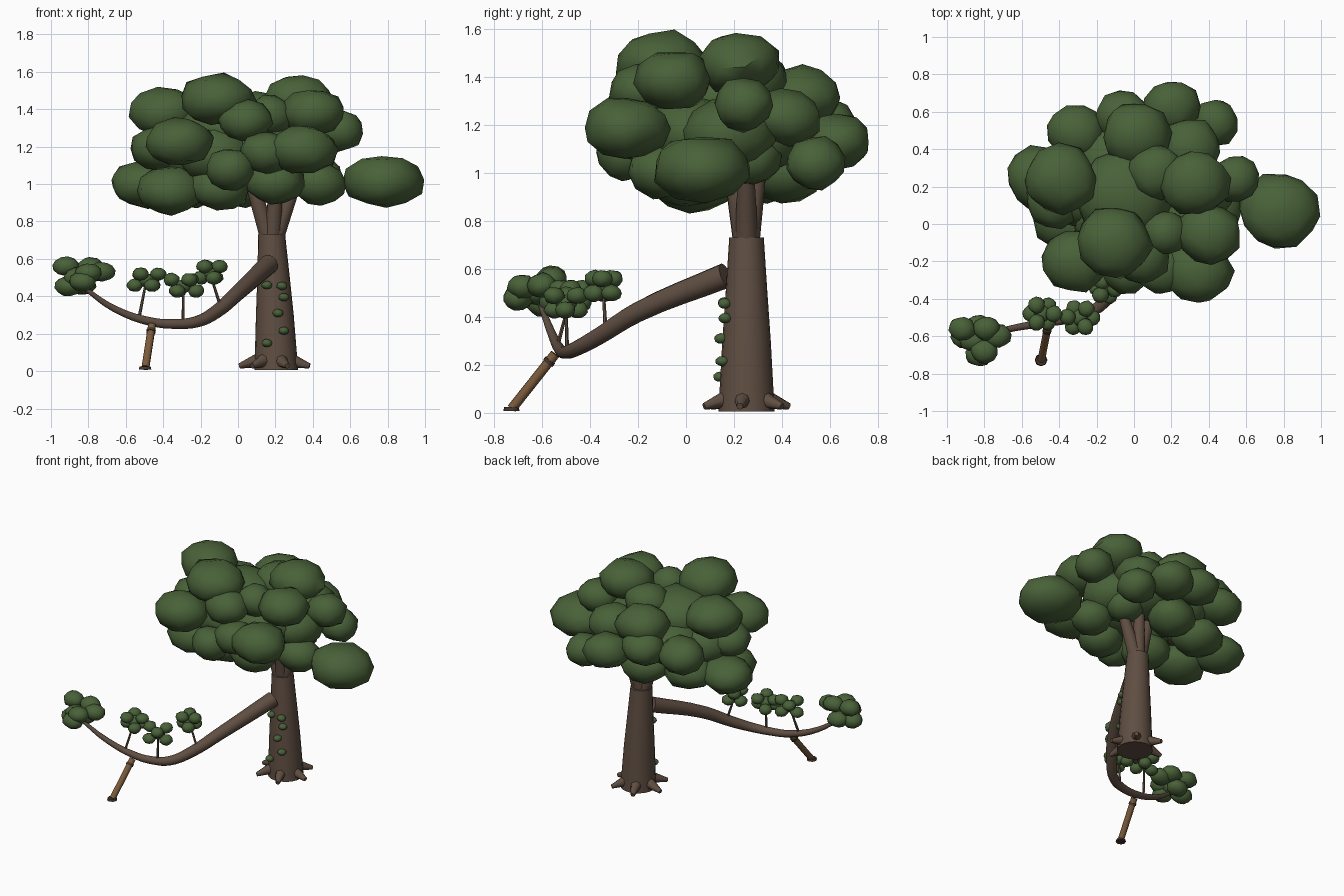
import bpy, bmesh, math, random
from mathutils import Vector, Matrix, Euler

if "Cube" in bpy.data.objects:
    bpy.data.objects.remove(bpy.data.objects["Cube"])

random.seed(4)


def material(name, rgb):
    m = bpy.data.materials.new(name)
    m.diffuse_color = (*rgb, 1)
    m.use_nodes = True
    m.node_tree.nodes["Principled BSDF"].inputs["Base Color"].default_value = m.diffuse_color
    return m


LEAF = material("leaf green", (0.066, 0.120, 0.040))
BARK = material("bark brown", (0.115, 0.076, 0.054))
WOOD = material("prop wood", (0.20, 0.105, 0.045))
DARK = material("dark wood", (0.055, 0.036, 0.025))


def shade(ob):
    bpy.ops.object.select_all(action='DESELECT')
    ob.select_set(True)
    bpy.context.view_layer.objects.active = ob
    if ob.type == 'CURVE':
        bpy.ops.object.convert(target='MESH')
    bpy.ops.object.shade_smooth_by_angle(angle=math.radians(50))


def finish(name, bm, mat):
    bmesh.ops.recalc_face_normals(bm, faces=bm.faces)
    me = bpy.data.meshes.new(name)
    bm.to_mesh(me)
    bm.free()
    me.materials.append(mat)
    ob = bpy.data.objects.new(name, me)
    bpy.context.collection.objects.link(ob)
    shade(ob)


def add_blob(bm, c, r):
    """Faceted, randomly turned and dented ball squashed to radii r."""
    turn = Euler([random.uniform(0, 6.28) for _ in range(3)]).to_matrix().to_4x4()
    size = Matrix.Diagonal((*[k * 1.05 for k in r], 1))
    new = bmesh.ops.create_icosphere(bm, subdivisions=2, radius=1, matrix=turn)["verts"]
    for v in new:
        v.co *= random.uniform(0.92, 1.05)
    bmesh.ops.transform(bm, matrix=Matrix.Translation(c) @ size, verts=new)


def add_cone(bm, a, b, ra, rb, sides=8):
    """Tapered rod from point a to point b."""
    a, b = Vector(a), Vector(b)
    d = b - a
    m = Matrix.Translation((a + b) / 2) @ d.to_track_quat('Z', 'Y').to_matrix().to_4x4()
    bmesh.ops.create_cone(bm, cap_ends=True, segments=sides, radius1=ra,
                          radius2=rb, depth=d.length, matrix=m)


def tube(name, pts, mat):
    """Smooth tapering limb through (x, y, z, radius) points."""
    cu = bpy.data.curves.new(name, 'CURVE')
    cu.dimensions = '3D'
    cu.bevel_depth = 1
    cu.bevel_resolution = 4
    cu.resolution_u = 4
    cu.use_fill_caps = True
    sp = cu.splines.new('BEZIER')
    sp.bezier_points.add(len(pts) - 1)
    for p, (x, y, z, r) in zip(sp.bezier_points, pts):
        p.co, p.radius = (x, y, z), r
        p.handle_left_type = p.handle_right_type = 'AUTO'
    cu.materials.append(mat)
    ob = bpy.data.objects.new(name, cu)
    bpy.context.collection.objects.link(ob)
    shade(ob)


# Trunk: stacked rings, slightly leaning
bm = bmesh.new()
rings = []
for x, z, r in [(.205, .005, .117), (.197, .3, .101), (.19, .5, .087), (.18, .73, .072)]:
    rings.append([bm.verts.new((x + r * math.cos(a), .252 + r * math.sin(a), z))
                  for a in [i * math.tau / 20 for i in range(20)]])
for lo, hi in zip(rings, rings[1:]):
    for i in range(20):
        j = (i + 1) % 20
        bm.faces.new((lo[i], lo[j], hi[j], hi[i]))
bm.faces.new(rings[0])
bm.faces.new(rings[-1])
finish("trunk", bm, BARK)

# Roots: short pegs around the base
bm = bmesh.new()
for i in range(6):
    a = i * math.tau / 6 - .15
    d = Vector((math.cos(a), math.sin(a), 0))
    add_cone(bm, Vector((.195, .252, .06)) + d * .08,
             Vector((.195, .252, .027)) + d * .19, .04, .014)
finish("roots", bm, BARK)

# Limbs forking into the crown
for i, (x, y) in enumerate([(.05, .22), (.33, .25), (.21, .31), (.21, .18)]):
    mx, my = .18 + (x - .18) * .45, .252 + (y - .252) * .45
    tube(f"crown_limb_{i}", [(.18, .252, .66, .05), (mx, my, .85, .042), (x, y, 1.07, .03)], BARK)

# Long low branch
tube("low_branch", [(.165, .165, .572, .053), (0, -.2, .42, .042), (-.12, -.37, .315, .036),
                    (-.22, -.465, .264, .031), (-.33, -.503, .252, .027), (-.46, -.525, .263, .024),
                    (-.66, -.56, .333, .018), (-.83, -.605, .45, .011)], BARK)

# Prop holding the branch
bm = bmesh.new()
add_cone(bm, (-.495, -.725, .018), (-.46, -.545, .245), .021, .021, 10)
finish("prop", bm, WOOD)
bm = bmesh.new()
add_cone(bm, (-.497, -.727, .008), (-.497, -.727, .024), .034, .03, 8)
add_cone(bm, (-.466, -.575, .207), (-.464, -.565, .22), .025, .025, 10)
finish("prop_foot_and_band", bm, DARK)

# Crown foliage: outer balls as x, y, z, width; flatness follows width
CROWN = [
    (.78, .07, 1.015, .21), (.325, .22, 1.455, .18), (-.11, -.1, 1.455, .2),
    (.405, -.05, 1.385, .165), (.01, .475, 1.315, .18), (-.31, .49, 1.18, .155),
    (-.39, .24, 1.385, .19), (-.51, .25, 1.0, .17), (-.31, -.2, 1.225, .175),
    (.345, -.25, 1.185, .18), (-.36, .03, .965, .18), (.2, .62, 1.13, .15),
    (.43, .54, 1.04, .13), (.54, .24, 1.285, .13), (.3, .41, 1.23, .16),
    (.04, -.18, 1.34, .145), (-.04, -.25, 1.08, .13), (.2, -.1, 1.01, .15),
    (.43, .08, 1.0, .14), (-.06, .57, 1.2, .145), (.03, .42, 1.0, .16),
    (-.1, .0, .98, .16), (.15, -.24, 1.17, .14),
    (.17, -.05, 1.37, .12), (.3, .27, 1.06, .13), (-.26, .33, 1.0, .17),
    (.12, .28, 1.38, .15), (-.42, .12, 1.19, .15),
]
bm = bmesh.new()
for x, y, z, w in CROWN:
    add_blob(bm, (x, y, z), (w, w * .95, .062 + w * .36))
# Inner balls filling the crown
for i in range(6):
    a = i * math.tau / 6
    add_blob(bm, (.03 + .3 * math.cos(a), .18 + .17 * math.sin(a), 1.16), (.2, .19, .15))
add_blob(bm, (-.05, .15, 1.3), (.25, .24, .15))
finish("crown_foliage", bm, LEAF)

# Foliage tufts on the branch: centre, spread, stem foot
TUFTS = [((-.49, -.48, .485), .062, (-.53, -.535, .28)),
         ((-.29, -.5, .455), .066, (-.295, -.495, .255)),
         ((-.15, -.345, .525), .05, (-.095, -.335, .35))]
for n, (c, s, foot) in enumerate(TUFTS):
    bm = bmesh.new()
    add_blob(bm, c, (.043, .043, .036))
    for i in range(6):
        a = i * math.tau / 6 + n
        off = Vector((math.cos(a) * s, math.sin(a) * s * .85, (.034, -.026)[i % 2]))
        add_blob(bm, Vector(c) + off, (.043, .043, .035))
    finish(f"branch_tuft_{n}", bm, LEAF)
    bm = bmesh.new()
    add_cone(bm, foot, c, .009, .006, 6)
    finish(f"tuft_stem_{n}", bm, BARK)

# Larger tuft at the branch tip
bm = bmesh.new()
for c in [(-.92, -.56, .56), (-.79, -.56, .555), (-.91, -.6, .455), (-.8, -.68, .525),
          (-.86, -.62, .5), (-.73, -.6, .53), (-.83, -.7, .48), (-.83, -.55, .46)]:
    add_blob(bm, c, (.072, .062, .052))
finish("tip_tuft", bm, LEAF)

# Creeper leaves on the trunk front
bm = bmesh.new()
for x, z in [(.155, .46), (.235, .455), (.245, .395), (.215, .31), (.245, .215), (.155, .15)]:
    r = .117 - .055 * z
    y = .252 - math.sqrt(r * r - (x - .195) ** 2)
    add_blob(bm, (x, y - .008, z), (.028, .028, .021))
finish("creeper_leaves", bm, LEAF)
